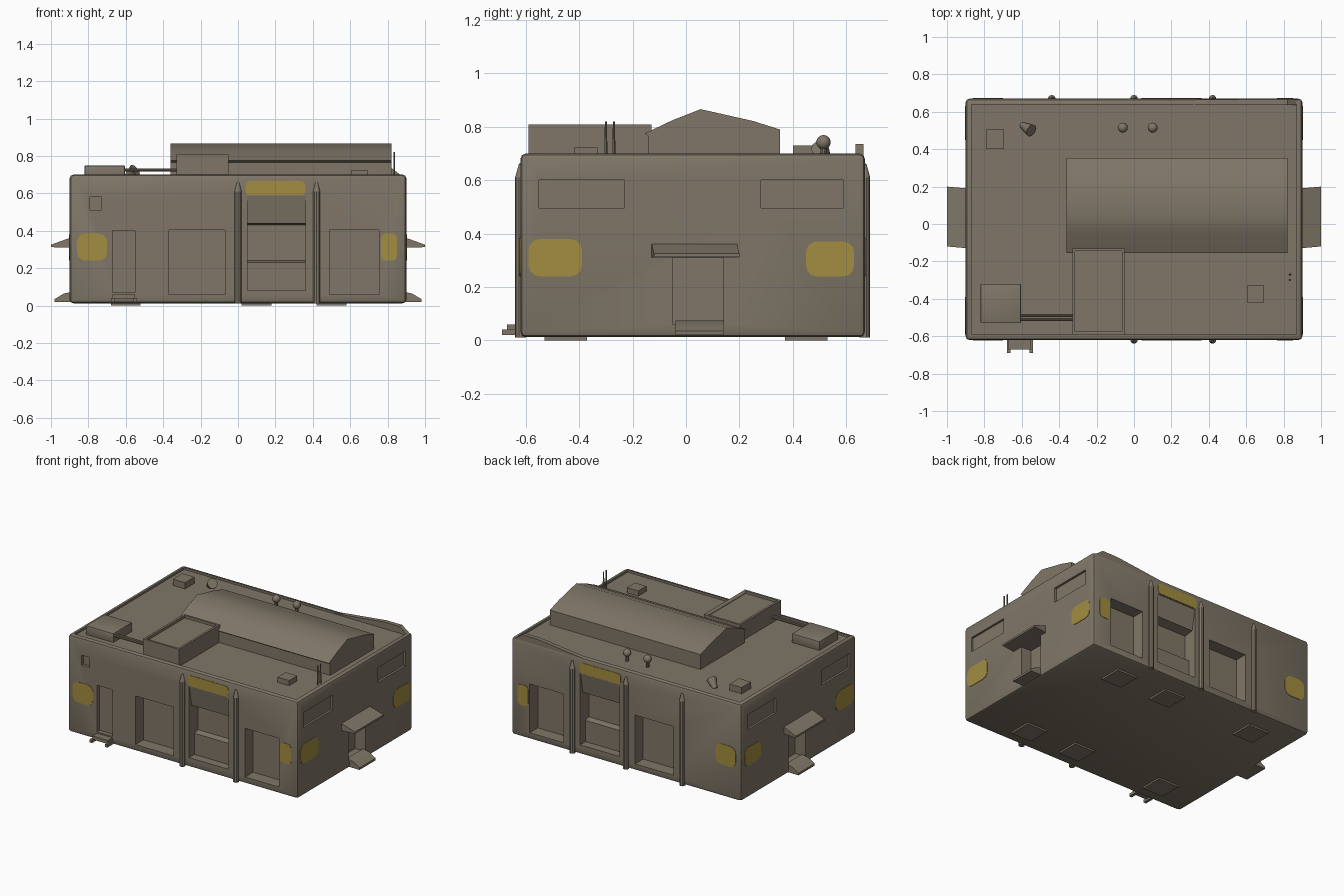
import bpy, bmesh, math
from mathutils import Vector

if "Cube" in bpy.data.objects:
    bpy.data.objects.remove(bpy.data.objects["Cube"])

def material(name, rgb):
    m = bpy.data.materials.new(name)
    m.diffuse_color = (*rgb, 1)
    m.use_nodes = True
    m.node_tree.nodes["Principled BSDF"].inputs["Base Color"].default_value = m.diffuse_color
    return m

STONE = material("weathered_taupe", (0.215, 0.183, 0.137))
YELLOW = material("faded_yellow", (0.36, 0.27, 0.05))

def finish(name, bm, mat=STONE, bevel=0, seg=2):
    bmesh.ops.recalc_face_normals(bm, faces=bm.faces)
    me = bpy.data.meshes.new(name)
    bm.to_mesh(me)
    bm.free()
    me.materials.append(mat)
    o = bpy.data.objects.new(name, me)
    bpy.context.collection.objects.link(o)
    bpy.context.view_layer.objects.active = o
    for s in bpy.context.selected_objects:
        s.select_set(False)
    o.select_set(True)
    if bevel:
        b = o.modifiers.new("bevel", 'BEVEL')
        b.width, b.segments = bevel, seg
        bpy.ops.object.modifier_apply(modifier="bevel")
    bpy.ops.object.shade_smooth_by_angle(angle=math.radians(35))
    return o

def add_prism(bm, pts, d):
    """Closed polygon of 3D points swept along the vector d."""
    a = [bm.verts.new(p) for p in pts]
    b = [bm.verts.new(Vector(p) + Vector(d)) for p in pts]
    n = len(a)
    bm.faces.new(a)
    bm.faces.new(b[::-1])
    for i in range(n):
        bm.faces.new((a[i], a[(i + 1) % n], b[(i + 1) % n], b[i]))

def add_box(bm, x0, x1, y0, y1, z0, z1):
    add_prism(bm, [(x0, y0, z0), (x1, y0, z0), (x1, y1, z0), (x0, y1, z0)], (0, 0, z1 - z0))

def box(name, *dims, bevel=0):
    bm = bmesh.new()
    add_box(bm, *dims)
    return finish(name, bm, bevel=bevel)

def prism(name, pts, d, mat=STONE):
    bm = bmesh.new()
    add_prism(bm, pts, d)
    return finish(name, bm, mat)

def rod(name, p, q, r, r2=None, n=10):
    bm = bmesh.new()
    v = Vector(q) - Vector(p)
    M = v.to_track_quat('Z', 'Y').to_matrix().to_4x4()
    M.translation = (Vector(p) + Vector(q)) / 2
    bmesh.ops.create_cone(bm, cap_ends=True, segments=n, radius1=r,
                          radius2=r if r2 is None else r2, depth=v.length, matrix=M)
    return finish(name, bm)

def cut(target, bm):
    c = finish("cutter", bm)
    c.hide_render = True
    m = target.modifiers.new("cut", 'BOOLEAN')
    m.operation, m.solver, m.object = 'DIFFERENCE', 'EXACT', c
    bpy.context.view_layer.objects.active = target
    bpy.ops.object.modifier_apply(modifier="cut")
    bpy.data.objects.remove(c)

F, B, S = -0.62, 0.67, 0.90   # front, back and side wall planes

# main shell with softened edges
shell = box("main_shell", -S, S, F, B, 0.012, 0.70, bevel=0.02)

# openings: wall bays, doors, vents and the sunken roof deck
bm = bmesh.new()
add_box(bm, -S + 0.03, S - 0.03, F + 0.03, B - 0.03, 0.685, 0.8)
for wall, d in ((F, 1), (B, -1)):
    for x0, x1 in ((-0.37, -0.07), (0.49, 0.755)):
        add_box(bm, x0, x1, wall - 0.1 * d, wall + 0.09 * d, 0.06, 0.405)
    add_prism(bm, [(0.05, wall + y * d, z) for y, z in
              ((-0.1, 0.08), (0.06, 0.08), (0.06, 0.23), (0.10, 0.24), (0.10, 0.43),
               (0.03, 0.44), (0.004, 0.585), (-0.1, 0.585))], (0.31, 0, 0))
add_box(bm, -0.67, -0.55, F - 0.1, F + 0.03, 0.07, 0.40)
add_box(bm, -0.79, -0.73, F - 0.1, F + 0.02, 0.51, 0.58)
for s in (-1, 1):
    a, b = sorted((s * 1.0, s * 0.82))
    add_box(bm, a, b, -0.05, 0.14, 0.06, 0.31)
    a, b = sorted((s * 1.0, s * 0.885))
    for y0, y1 in ((-0.55, -0.23), (0.28, 0.59)):
        add_box(bm, a, b, y0, y1, 0.495, 0.60)
cut(shell, bm)
bpy.ops.object.select_all(action='DESELECT')
shell.select_set(True)
bpy.context.view_layer.objects.active = shell
bpy.ops.object.shade_smooth_by_angle(angle=math.radians(35))

# slim wall columns
for x, y in ((0, F), (0.42, F), (-0.44, B), (0, B), (0.42, B)):
    rod("wall_column", (x, y, 0.01), (x, y, 0.61), 0.02)
    rod("column_tip", (x, y, 0.61), (x, y, 0.66), 0.02, 0.006)

# side canopies, side steps and front step
for s in (-1, 1):
    prism("door_canopy", [(s * 0.89, -0.13, 0.31), (s * 0.89, -0.13, 0.365),
                          (s * 1.0, -0.12, 0.325), (s * 1.0, -0.12, 0.312)], (0, 0.32, 0))
    prism("side_step", [(s * 0.88, -0.04, 0.02), (s * 0.88, -0.04, 0.075),
                        (s * 0.93, -0.04, 0.065), (s * 0.98, -0.04, 0.035),
                        (s * 0.98, -0.04, 0.02)], (0, 0.18, 0))
for x in (-0.68, -0.56):
    box("step_bracket", x, x + 0.02, -0.69, -0.60, 0.02, 0.04)
box("front_step", -0.67, -0.55, -0.67, -0.60, 0.035, 0.06)

# pads under the floor
for x in (-0.6, 0.1, 0.5):
    for y in (-0.45, 0.45):
        box("floor_pad", x - 0.08, x + 0.08, y - 0.08, y + 0.08, 0.0, 0.02)

# ridged roof hall
hall = [(-0.14, 0.68), (-0.14, 0.765), (-0.155, 0.775), (-0.05, 0.825), (0.055, 0.866),
        (0.25, 0.822), (0.352, 0.79), (0.352, 0.68)]
prism("roof_hall", [(-0.36, y, z) for y, z in hall], (1.18, 0, 0))

# roof intake box with a shallow top tray
intake = box("intake_box", -0.33, -0.05, -0.59, -0.13, 0.68, 0.808)
bm = bmesh.new()
add_box(bm, -0.315, -0.065, -0.575, -0.145, 0.79, 0.9)
cut(intake, bm)

# roof units, pipes and vents
box("roof_unit", -0.82, -0.605, -0.53, -0.32, 0.68, 0.748, bevel=0.004)
for y in (-0.49, -0.51):
    rod("roof_pipe", (-0.62, y, 0.725), (-0.32, y, 0.725), 0.008)
box("small_vent", 0.605, 0.695, -0.42, -0.33, 0.68, 0.722)
box("small_vent", -0.79, -0.695, 0.40, 0.505, 0.68, 0.73)
for x in (-0.06, 0.10):
    rod("ball_vent_stem", (x, 0.515, 0.68), (x, 0.515, 0.735), 0.012)
    bm = bmesh.new()
    bmesh.ops.create_uvsphere(bm, u_segments=12, v_segments=8, radius=0.027)
    bmesh.ops.translate(bm, verts=bm.verts, vec=(x, 0.515, 0.742))
    finish("ball_vent", bm)
for y in (-0.27, -0.30):
    rod("antenna", (0.835, y, 0.68), (0.835, y, 0.82), 0.006, 0.004, 6)
rod("roof_dish", (-0.60, 0.53, 0.68), (-0.55, 0.50, 0.725), 0.015, 0.035)

# raised back parapet, highest towards the right end
prism("back_parapet", [(0.30, 0.635, 0.69), (0.88, 0.635, 0.69), (0.82, 0.635, 0.735),
                       (0.70, 0.635, 0.735)], (0, 0.03, 0))

# painted yellow panels with rounded corners
def patch(name, origin, u, out, u0, u1, z0, z1):
    r = 0.3 * min(u1 - u0, z1 - z0)
    pts = []
    for k, (cu, cz) in enumerate(((u1 - r, z1 - r), (u0 + r, z1 - r), (u0 + r, z0 + r), (u1 - r, z0 + r))):
        for j in range(4):
            t = math.pi / 2 * (k + j / 3)
            p = Vector(origin) + Vector(u) * (cu + r * math.cos(t))
            p.z = cz + r * math.sin(t)
            pts.append(p - Vector(out) * 0.003)
    prism(name, pts, Vector(out) * 0.006, YELLOW)

for wall, d in ((F, -1), (B, 1)):
    for a in ((-0.86, -0.70, 0.24, 0.385), (0.765, 0.85, 0.24, 0.385), (0.04, 0.36, 0.59, 0.665)):
        patch("yellow_panel", (0, wall, 0), (1, 0, 0), (0, d, 0), *a)
for s in (-1, 1):
    for a in ((-0.59, -0.39, 0.24, 0.38), (0.45, 0.63, 0.24, 0.37)):
        patch("yellow_panel", (s * S, 0, 0), (0, 1, 0), (s, 0, 0), *a)
